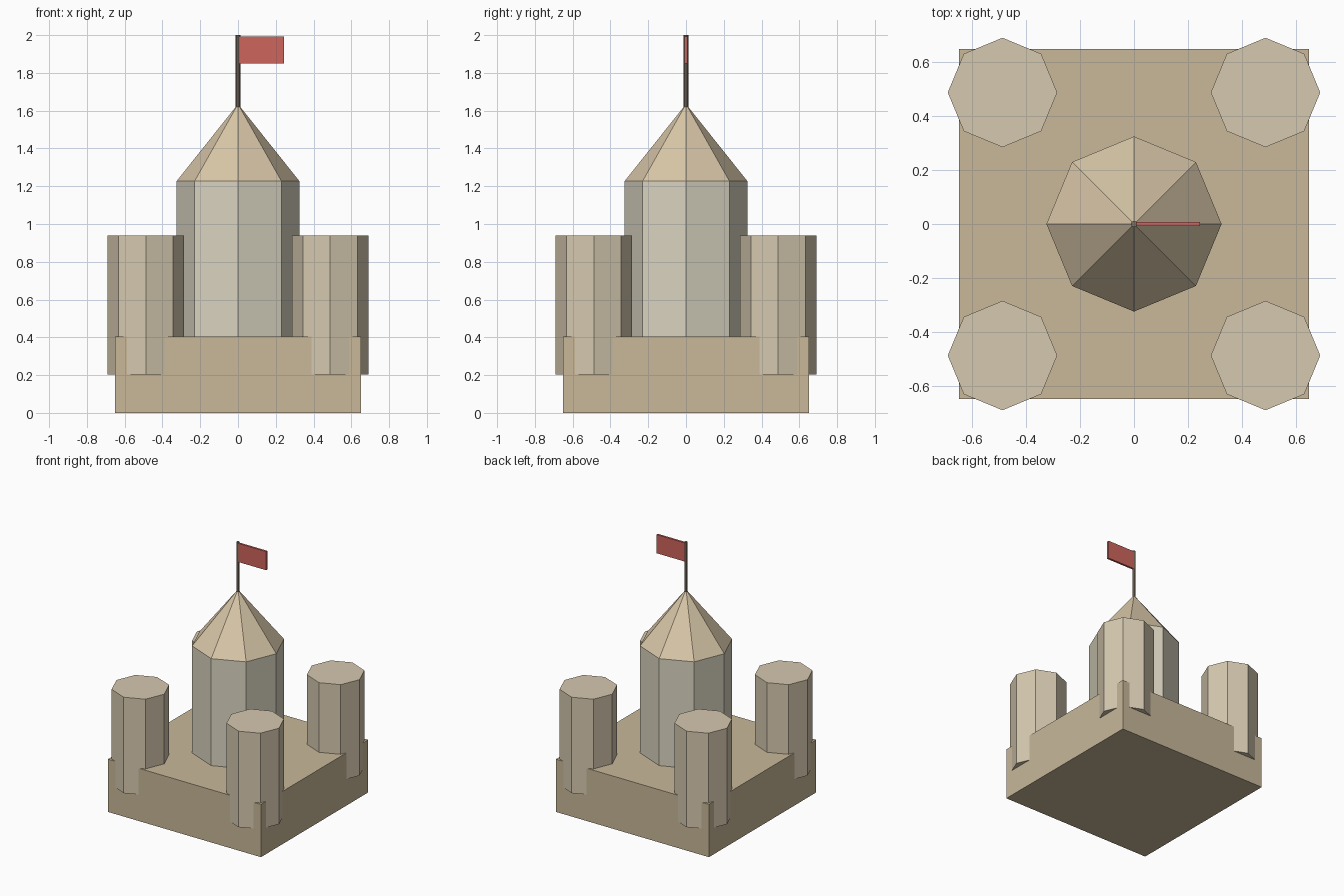
import bpy

if "Cube" in bpy.data.objects:
    bpy.data.objects.remove(bpy.data.objects["Cube"])


def paint(obj, name, rgb):
    mat = bpy.data.materials.get(name) or bpy.data.materials.new(name)
    mat.diffuse_color = (*rgb, 1)
    mat.use_nodes = True
    mat.node_tree.nodes["Principled BSDF"].inputs["Base Color"].default_value = mat.diffuse_color
    obj.data.materials.append(mat)


def prism(name, x, y, z0, z1, r0, r1, mat, rgb, sides=8):
    bpy.ops.mesh.primitive_cone_add(vertices=sides, radius1=r0, radius2=r1, depth=z1 - z0,
                                    location=(x, y, (z0 + z1) / 2))
    obj = bpy.context.object
    obj.name = name
    paint(obj, mat, rgb)


def box(name, lo, hi, mat, rgb):
    bpy.ops.mesh.primitive_cube_add(size=1, location=[(a + b) / 2 for a, b in zip(lo, hi)])
    obj = bpy.context.object
    obj.name = name
    obj.scale = [b - a for a, b in zip(lo, hi)]
    bpy.ops.object.transform_apply(location=False, rotation=False, scale=True)
    paint(obj, mat, rgb)


SAND = (0.58, 0.48, 0.32)
LIGHT_SAND = (0.67, 0.58, 0.43)
STONE = (0.70, 0.66, 0.53)
ROOF = (0.69, 0.57, 0.39)
WOOD = (0.22, 0.16, 0.11)
RED = (0.62, 0.13, 0.11)

# Square base
box("base", (-0.65, -0.65, 0), (0.65, 0.65, 0.405), "sand", SAND)

# Four corner towers, sunk into the base
for side_y, sy in (("front", -1), ("back", 1)):
    for side_x, sx in (("left", -1), ("right", 1)):
        prism(f"{side_y}_{side_x}_tower", sx * 0.488, sy * 0.488, 0.203, 0.94,
              0.203, 0.203, "light_sand", LIGHT_SAND)

# Central keep with pointed roof
prism("keep", 0, 0, 0.405, 1.227, 0.325, 0.325, "stone", STONE)
prism("keep_roof", 0, 0, 1.227, 1.635, 0.325, 0, "roof", ROOF)

# Flagpole and flag
prism("flagpole", 0, 0, 1.6, 2.0, 0.012, 0.012, "wood", WOOD)
box("flag", (0.0, -0.008, 1.85), (0.244, 0.008, 1.993), "red", RED)
